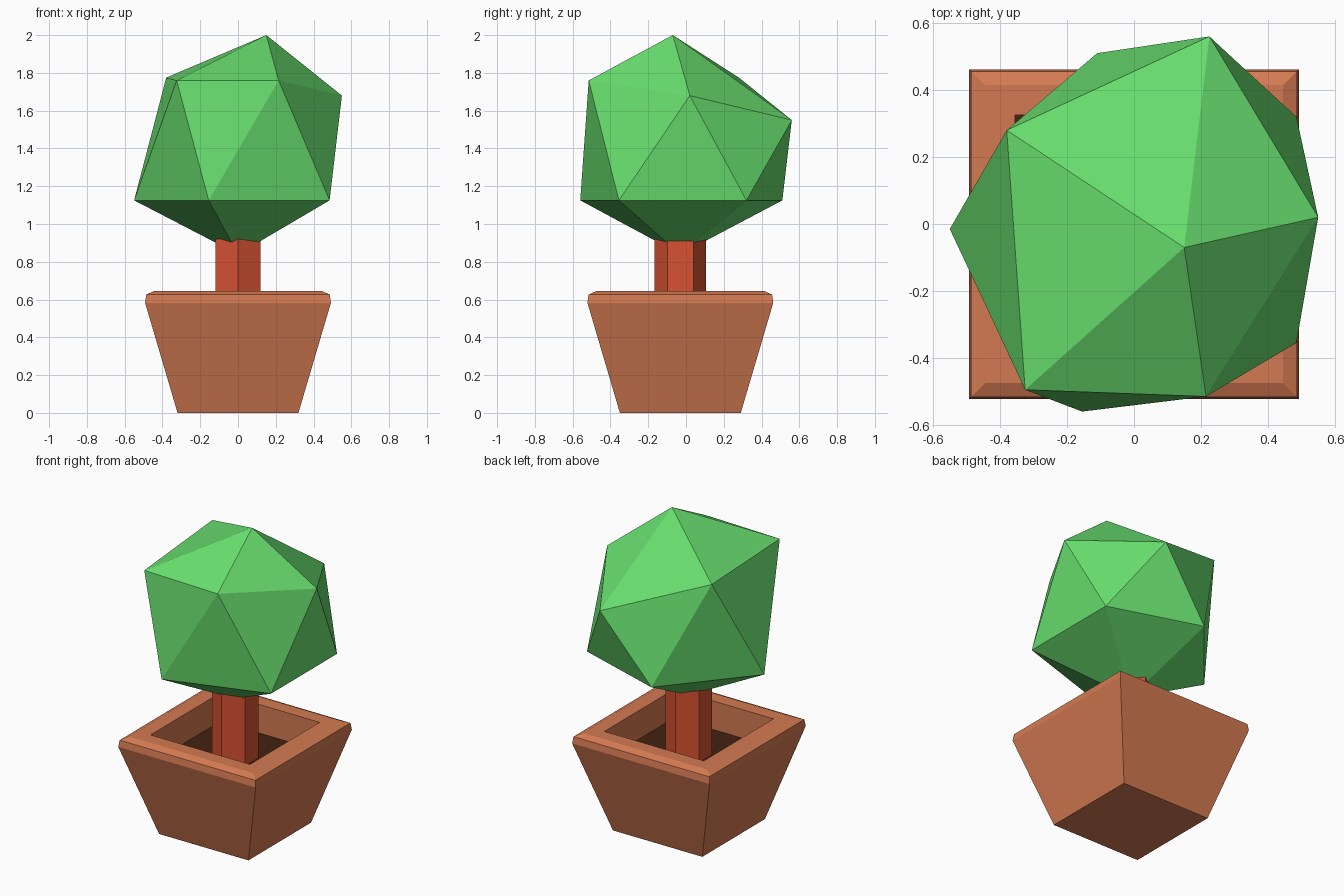
import bpy, bmesh, math

cube = bpy.data.objects.get("Cube")
if cube:
    bpy.data.objects.remove(cube)


def material(name, rgb):
    linear = [(c / 255 / 12.92) if c < 11 else ((c / 255 + 0.055) / 1.055) ** 2.4 for c in rgb]
    mat = bpy.data.materials.new(name)
    mat.use_nodes = True
    mat.diffuse_color = (*linear, 1)
    mat.node_tree.nodes["Principled BSDF"].inputs["Base Color"].default_value = (*linear, 1)
    return mat


def finish(bm, name, *mats):
    bmesh.ops.recalc_face_normals(bm, faces=bm.faces)
    mesh = bpy.data.meshes.new(name)
    bm.to_mesh(mesh)
    bm.free()
    for mat in mats:
        mesh.materials.append(mat)
    obj = bpy.data.objects.new(name, mesh)
    bpy.context.collection.objects.link(obj)
    return obj


def loft(name, profile, sides, start, mats, centre_y):
    """Stack regular polygons along z and cap both ends; the last cap takes the last material."""
    bm = bmesh.new()
    rings = []
    for radius, z in profile:
        angles = [start + math.tau * i / sides for i in range(sides)]
        rings.append([bm.verts.new((radius * math.cos(a), centre_y + radius * math.sin(a), z))
                      for a in angles])
    for a, b in zip(rings, rings[1:]):
        for i in range(sides):
            j = (i + 1) % sides
            bm.faces.new((a[i], a[j], b[j], b[i]))
    bm.faces.new(rings[0])
    bm.faces.new(rings[-1]).material_index = len(mats) - 1
    return finish(bm, name, *mats)


clay = material("terracotta", (212, 122, 82))
soil = material("dark soil", (68, 34, 18))
bark = material("red bark", (215, 82, 50))
leaf = material("leaf green", (104, 222, 110))

CENTRE_Y = -0.03

# Square pot: tapered wall, bevelled rim, straight inner wall down to the soil
half_widths = [(0.32, 0), (0.492, 0.583), (0.486, 0.626), (0.445, 0.645), (0.356, 0.645), (0.356, 0.46)]
loft("pot", [(h * math.sqrt(2), z) for h, z in half_widths], 4, math.pi / 4, [clay, soil], CENTRE_Y)

# Six-sided trunk
loft("trunk", [(0.137, 0.44), (0.137, 0.92)], 6, math.pi / 2, [bark], CENTRE_Y)

# Faceted crown: an uneven twenty-sided ball
bm = bmesh.new()
low = [bm.verts.new((x, y, 1.125)) for x, y in
       [(-0.55, -0.015), (-0.155, -0.56), (0.485, -0.355), (0.485, 0.32), (-0.11, 0.51)]]
high = [bm.verts.new(p) for p in
        [(-0.325, -0.495, 1.76), (0.215, -0.515, 1.76), (0.55, 0.02, 1.68),
         (0.225, 0.56, 1.55), (-0.38, 0.28, 1.775)]]
bottom = bm.verts.new((0, CENTRE_Y, 0.84))
top = bm.verts.new((0.15, -0.07, 2))
for i in range(5):
    j = (i + 1) % 5
    for tri in ((bottom, low[j], low[i]), (low[i], low[j], high[i]),
                (high[i], low[j], high[j]), (high[i], high[j], top)):
        bm.faces.new(tri)
finish(bm, "crown", leaf)
